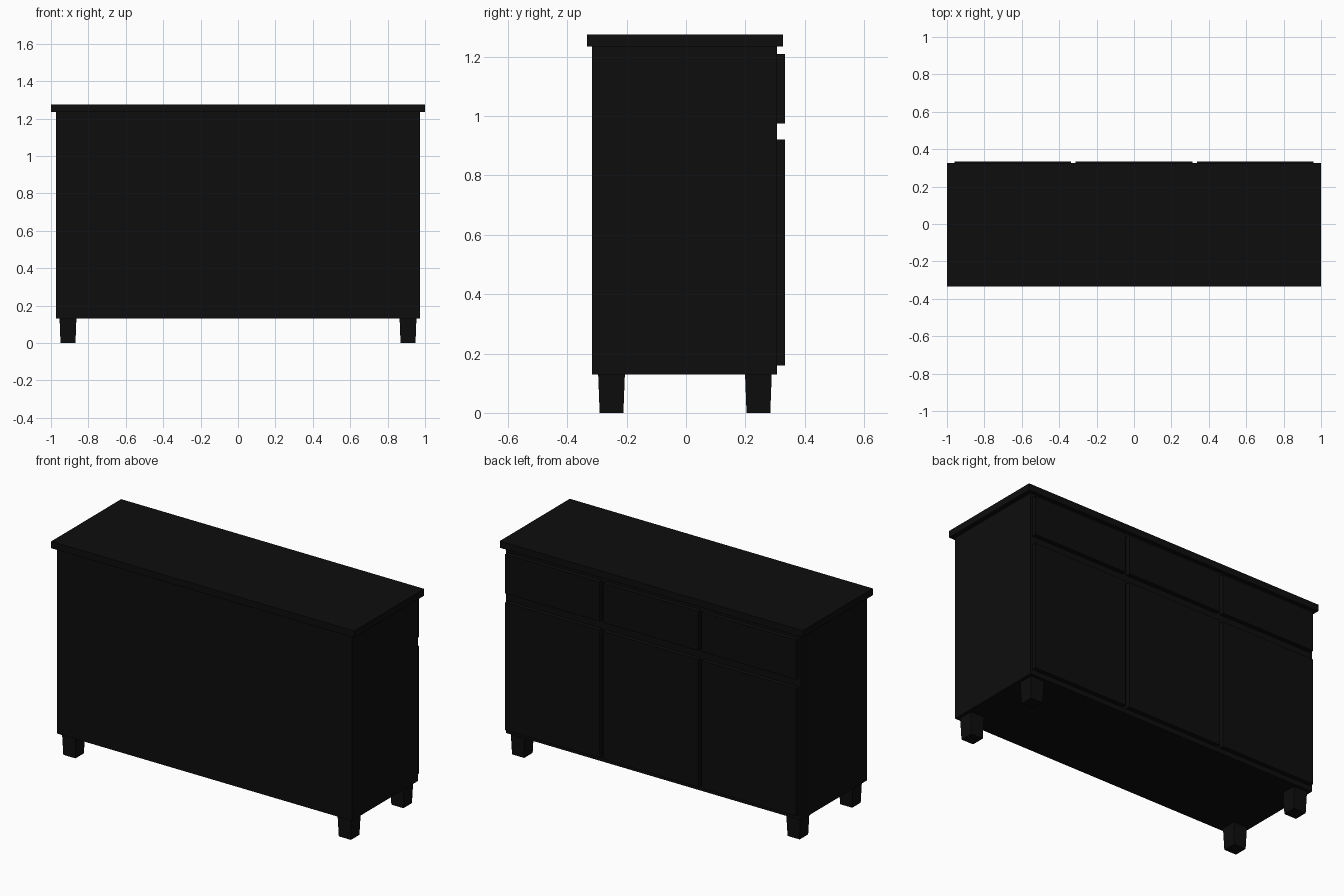
import bpy, bmesh

if "Cube" in bpy.data.objects:
    bpy.data.objects.remove(bpy.data.objects["Cube"])

black = bpy.data.materials.new("black paint")
black.diffuse_color = (0.004, 0.004, 0.004, 1)
black.use_nodes = True
black.node_tree.nodes["Principled BSDF"].inputs["Base Color"].default_value = black.diffuse_color


def box(name, x0, x1, y0, y1, z0, z1, inset=0.0):
    """Box from its limits; inset narrows the lower end for a taper."""
    bm = bmesh.new()
    bmesh.ops.create_cube(bm, size=1)
    for v in bm.verts:
        k = inset if v.co.z < 0 else 0
        v.co.x = x1 - k if v.co.x > 0 else x0 + k
        v.co.y = y1 - k if v.co.y > 0 else y0 + k
        v.co.z = z1 if v.co.z > 0 else z0
    me = bpy.data.meshes.new(name)
    bm.to_mesh(me)
    bm.free()
    me.materials.append(black)
    ob = bpy.data.objects.new(name, me)
    bpy.context.collection.objects.link(ob)
    return ob


# Cabinet carcass and overhanging top
box("cabinet_body", -0.973, 0.973, -0.316, 0.307, 0.13, 1.235)
box("cabinet_top", -1, 1, -0.333, 0.327, 1.235, 1.275)

# Three columns of drawer over door, proud of the +y face
for i, (a, b) in enumerate([(-0.96, -0.337), (-0.314, 0.312), (0.337, 0.96)]):
    box(f"drawer_front_{i + 1}", a, b, 0.307, 0.333, 0.975, 1.21)
    box(f"door_{i + 1}", a, b, 0.307, 0.333, 0.16, 0.922)

# Four tapered square legs
for side, cx in (("left", -0.909), ("right", 0.909)):
    for end, cy in (("front", -0.251), ("back", 0.244)):
        box(f"{end}_{side}_leg", cx - 0.045, cx + 0.045,
            cy - 0.045, cy + 0.045, 0, 0.13, inset=0.005)
